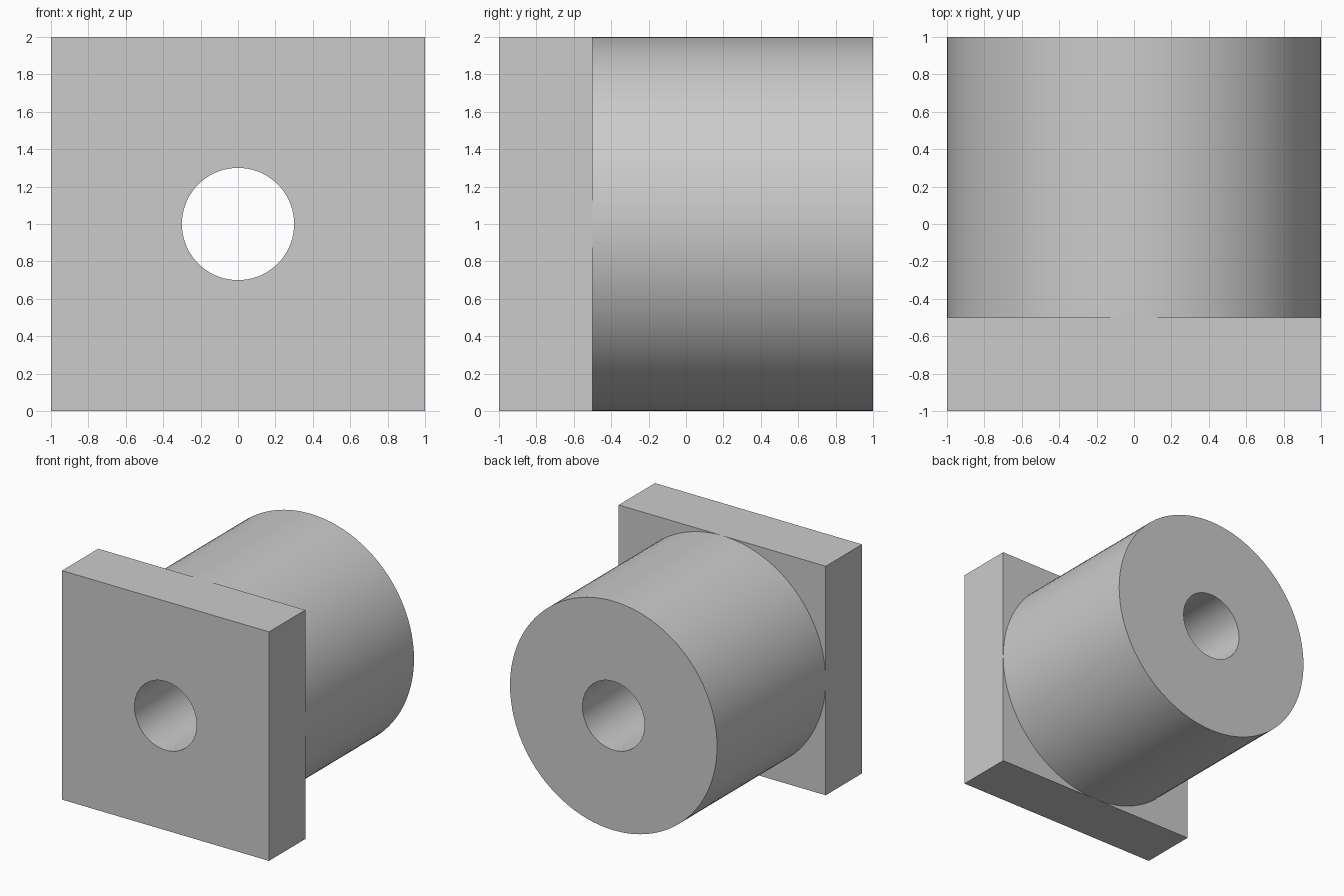
import bpy, bmesh, math

cube = bpy.data.objects.get("Cube")
if cube:
    bpy.data.objects.remove(cube, do_unlink=True)

SEGMENTS = 96          # multiple of 8, so the plate corners land on a spoke
HALF = 1.0             # half plate width, and the barrel radius
BORE = 0.3
FRONT, STEP, BACK = -1.0, -0.5, 1.0

grey = bpy.data.materials.new("Plain grey")
grey.use_nodes = True
grey.diffuse_color = (0.6, 0.6, 0.6, 1)
grey.node_tree.nodes["Principled BSDF"].inputs["Base Color"].default_value = (0.6, 0.6, 0.6, 1)


def ring(bm, radius, y, square=False):
    """Loop of vertices around the bore axis, round or square."""
    verts = []
    for i in range(SEGMENTS):
        a = math.tau * i / SEGMENTS
        c, s = math.cos(a), math.sin(a)
        r = radius / max(abs(c), abs(s)) if square else radius
        verts.append(bm.verts.new((r * c, y, HALF + r * s)))
    return verts


# Square plate, round barrel and through bore lofted as one closed solid
bm = bmesh.new()
loops = [
    ring(bm, BORE, FRONT),
    ring(bm, HALF, FRONT, square=True),
    ring(bm, HALF, STEP, square=True),
    ring(bm, HALF, STEP),
    ring(bm, HALF, BACK),
    ring(bm, BORE, BACK),
]
for k, a in enumerate(loops):
    b = loops[(k + 1) % len(loops)]
    for i in range(SEGMENTS):
        j = (i + 1) % SEGMENTS
        bm.faces.new((a[i], a[j], b[j], b[i]))

# The barrel touches the plate edges, so weld the shared points
bmesh.ops.remove_doubles(bm, verts=bm.verts[:], dist=0.0001)
bmesh.ops.recalc_face_normals(bm, faces=bm.faces[:])

mesh = bpy.data.meshes.new("flanged_bushing")
bm.to_mesh(mesh)
bm.free()
mesh.materials.append(grey)
bushing = bpy.data.objects.new("flanged_bushing", mesh)
bpy.context.collection.objects.link(bushing)

# Smooth barrel and bore, crisp rims
bpy.ops.object.select_all(action='DESELECT')
bushing.select_set(True)
bpy.context.view_layer.objects.active = bushing
bpy.ops.object.shade_smooth_by_angle(angle=math.radians(30))
